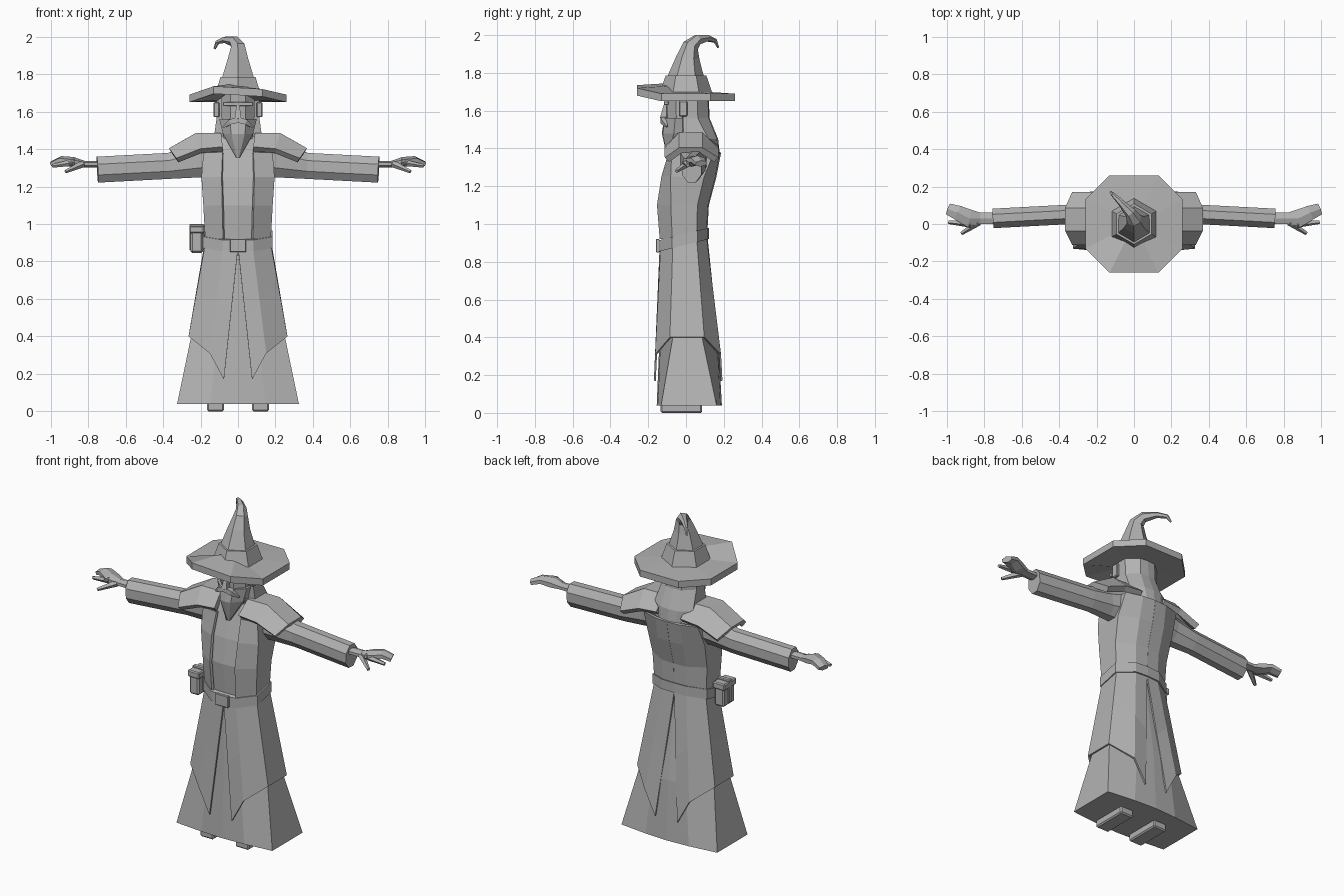
import bpy
import bmesh
import math
from mathutils import Vector

default = bpy.data.objects.get("Cube")
if default:
    bpy.data.objects.remove(default, do_unlink=True)

GREY = (.45, .45, .45, 1)
material = bpy.data.materials.new("plain grey")
material.use_nodes = True
material.diffuse_color = GREY
for node in material.node_tree.nodes:
    if node.type == "BSDF_PRINCIPLED":
        node.inputs["Base Color"].default_value = GREY


def build(name, verts, faces, thickness):
    """Create a flat shaded object; thin sheets get a solidify modifier."""
    mesh = bpy.data.meshes.new(name)
    mesh.from_pydata([tuple(vert) for vert in verts], [], faces)
    bm = bmesh.new()
    bm.from_mesh(mesh)
    bmesh.ops.recalc_face_normals(bm, faces=bm.faces[:])
    bm.to_mesh(mesh)
    bm.free()
    mesh.materials.append(material)
    obj = bpy.data.objects.new(name, mesh)
    bpy.context.collection.objects.link(obj)
    if thickness:
        solid = obj.modifiers.new("thickness", "SOLIDIFY")
        solid.thickness = thickness
        solid.offset = 0
    return obj


def loft(name, rings, thickness=0):
    """Skin equal rings: a capped solid, or an open sheet if it has thickness."""
    count = len(rings[0])
    verts = [vert for ring in rings for vert in ring]
    faces = []
    for start in range(0, len(verts) - count, count):
        for i in range(count - 1 if thickness else count):
            j = (i + 1) % count
            faces.append((start + i, start + j, start + count + j, start + count + i))
    if not thickness:
        faces.append(tuple(range(count)))
        faces.append(tuple(range(len(verts) - count, len(verts))))
    return build(name, verts, faces, thickness)


def mirrored(points, side):
    return [(x * side, y, z) for x, y, z in points]


def half_ring(z, width, front, back, corner=.5, grow=0, tilt=0):
    """Front-to-back half outline of a body section."""
    width, front, back = width + grow, front - grow, back + grow
    inner = width * .45
    outline = [(0, front), (inner, front * .96), (width, front * corner),
               (width, back * corner), (inner, back * .96), (0, back)]
    return [(x, y, z + tilt * y) for x, y in outline]


def body(name, sections, **options):
    """Closed body part that is symmetric in x."""
    halves = [half_ring(*section, **options) for section in sections]
    return loft(name, [half + mirrored(half[-2:0:-1], -1) for half in halves])


def tube(name, axis, path, sides, wide=1, tall=1, side=1):
    """Skin a path of (x, y, z, radius) with rings turned along it."""
    axis = Vector(axis)
    centres = [Vector(point[:3]) for point in path]
    last = len(path) - 1
    rings = []
    for k, centre in enumerate(centres):
        ahead = centres[min(k + 1, last)] - centres[max(k - 1, 0)]
        turn = axis.rotation_difference(ahead)
        ring = []
        for i in range(sides):
            angle = math.tau * (i + .5) / sides
            u = path[k][3] * wide * math.cos(angle)
            v = path[k][3] * tall * math.sin(angle)
            local = Vector((0, u, v)) if axis.x else Vector((u, v, 0))
            ring.append(centre + turn @ local)
        rings.append(mirrored(ring, side))
    return loft(name, rings)


def box(name, centre, size):
    """Block with lightly chamfered edges."""
    centre, half = Vector(centre), Vector(size) / 2
    corners = [(-1, -1), (1, -1), (1, 1), (-1, 1)]
    obj = loft(name, [[centre + half * Vector((x, y, z)) for x, y in corners]
                      for z in (-1, 1)])
    chamfer = obj.modifiers.new("chamfer", "BEVEL")
    chamfer.width = min(size) * .15
    chamfer.segments = 1


# Robe, torso and belt
TORSO = [(.92, .155, -.125, .09), (1.1, .165, -.14, .1),
         (1.25, .175, -.115, .14, .6), (1.38, .165, -.075, .165, .8)]
WAIST = (.172, -.135, .11)
body("under_skirt", [(.04, .325, -.155, .19, .85), (.4, .25, -.14, .17), (.88, .165, -.125, .1)])
body("torso", TORSO + [(1.47, .1, -.05, .12)])
body("belt", [(z, *WAIST) for z in (.89, .95)], grow=.012, tilt=.25)
box("buckle", (0, -.15, .885), (.085, .02, .07))

# Pouch on the right hip
hip = Vector((-.22, -.06, .91))
box("pouch", hip, (.065, .11, .13))
box("pouch_flap", hip + Vector((0, 0, .06)), (.08, .12, .04))
box("pouch_strap", hip + Vector((0, 0, .02)), (.08, .03, .14))

# Overskirt waistline and its pointed hem, split at front and back
HEM = [(.075, .17), (.15, .31), (.26, .4)]
waistline = half_ring(.9, *WAIST, tilt=.2)
hemline = [(x, y, z) for (_, y, _), (x, z)
           in zip(half_ring(0, 0, -.165, .188), HEM + HEM[::-1])]

# Shoulder cape arches from neck to tip: reach, ridge height and drop to the edge
cape = []
for reach, ridge, drop in ((.09, 1.47, .07), (.22, 1.47, .08), (.36, 1.39, .05)):
    edge = reach * .9
    cape.append([(edge, -.1, ridge - drop), (reach, -.03, ridge),
                 (reach, .08, ridge), (edge, .16, ridge - drop)])

ALONG, UP = (1, 0, 0), (0, 0, 1)
for side, label in ((1, "left_"), (-1, "right_")):
    # Layered clothing
    rows = [[Vector(top).lerp(Vector(hem), step) for top, hem in zip(waistline, hemline)]
            for step in (0, .5, 1)]
    loft(label + "overskirt", [mirrored(row, side) for row in rows], .01)
    coat = [half_ring(*section, grow=.014)[1:] for section in TORSO]
    loft(label + "coat", [mirrored(row, side) for row in coat], .014)
    loft(label + "shoulder_cape", [mirrored(row, side) for row in cape], .035)

    # Sleeve and hand
    sleeve = [(.13, .04, 1.35, .11), (.24, .04, 1.33, .09),
              (.37, .05, 1.31, .075), (.75, .03, 1.29, .075)]
    palm = [(.72, .03, 1.32, .035), (.82, .03, 1.32, .035), (.88, .03, 1.33, .055),
            (.94, .06, 1.34, .045), (.99, .08, 1.32, .035)]
    finger = [(.87, 0, 1.33, .02), (.99, .01, 1.31, .01)]
    thumb = [(.83, .01, 1.32, .02), (.92, -.05, 1.28, .01)]
    tube(label + "sleeve", ALONG, sleeve, 8, wide=.75, side=side)
    tube(label + "hand", ALONG, palm, 6, tall=.5, side=side)
    tube(label + "index_finger", ALONG, finger, 5, side=side)
    tube(label + "thumb", ALONG, thumb, 5, side=side)

    # Foot, ear and moustache
    box(label + "foot", (side * .12, -.025, .025), (.09, .22, .05))
    box(label + "ear", (side * .115, -.015, 1.61), (.03, .045, .08))
    whiskers = [(0, -.12, 1.555, .02), (.04, -.12, 1.545, .02), (.08, -.1, 1.515, .005)]
    tube(label + "moustache", ALONG, whiskers, 4, side=side)

# Head, hair and beard
body("head", [(1.38, .06, -.05, .09), (1.5, .085, -.1, .1), (1.69, .09, -.108, .1)])
body("hair", [(1.36, .1, -.01, .18, .8), (1.45, .13, -.02, .17, .7),
              (1.56, .115, -.03, .125), (1.69, .115, -.04, .12)])
body("beard", [(1.355, .01, -.1, -.07, 1), (1.48, .08, -.128, 0), (1.56, .1, -.115, 0)])
box("brow", (0, -.105, 1.64), (.16, .025, .02))
tube("nose", UP, [(0, -.12, 1.56, .025), (0, -.108, 1.64, .01)], 4)

# Hat brim: a bevelled square, slightly raised at the front
corners = [(.13, -.26), (.26, -.13), (.26, .13), (.13, .26)]
corners += [(-x, y) for x, y in reversed(corners)]


def brim_ring(scale, z):
    ring = []
    for x, y in corners:
        lift = .03 if y < -.2 else 0
        ring.append((x * scale, y * scale, z + (lift * 1.5 if x < 0 else lift)))
    return ring


loft("hat_brim", [brim_ring(.4, 1.66), brim_ring(1, 1.65),
                  brim_ring(1, 1.69), brim_ring(.4, 1.7)])

# Hat band and curled crown
tube("hat_band", UP, [(0, 0, 1.69, .14), (0, 0, 1.785, .108)], 6)
tube("hat_crown", UP, [(0, 0, 1.77, .1), (0, .01, 1.88, .062), (0, .025, 1.945, .042),
                       (-.02, .06, 1.975, .03), (-.07, .115, 1.983, .018),
                       (-.11, .155, 1.97, .012), (-.125, .17, 1.935, .006)], 6)
